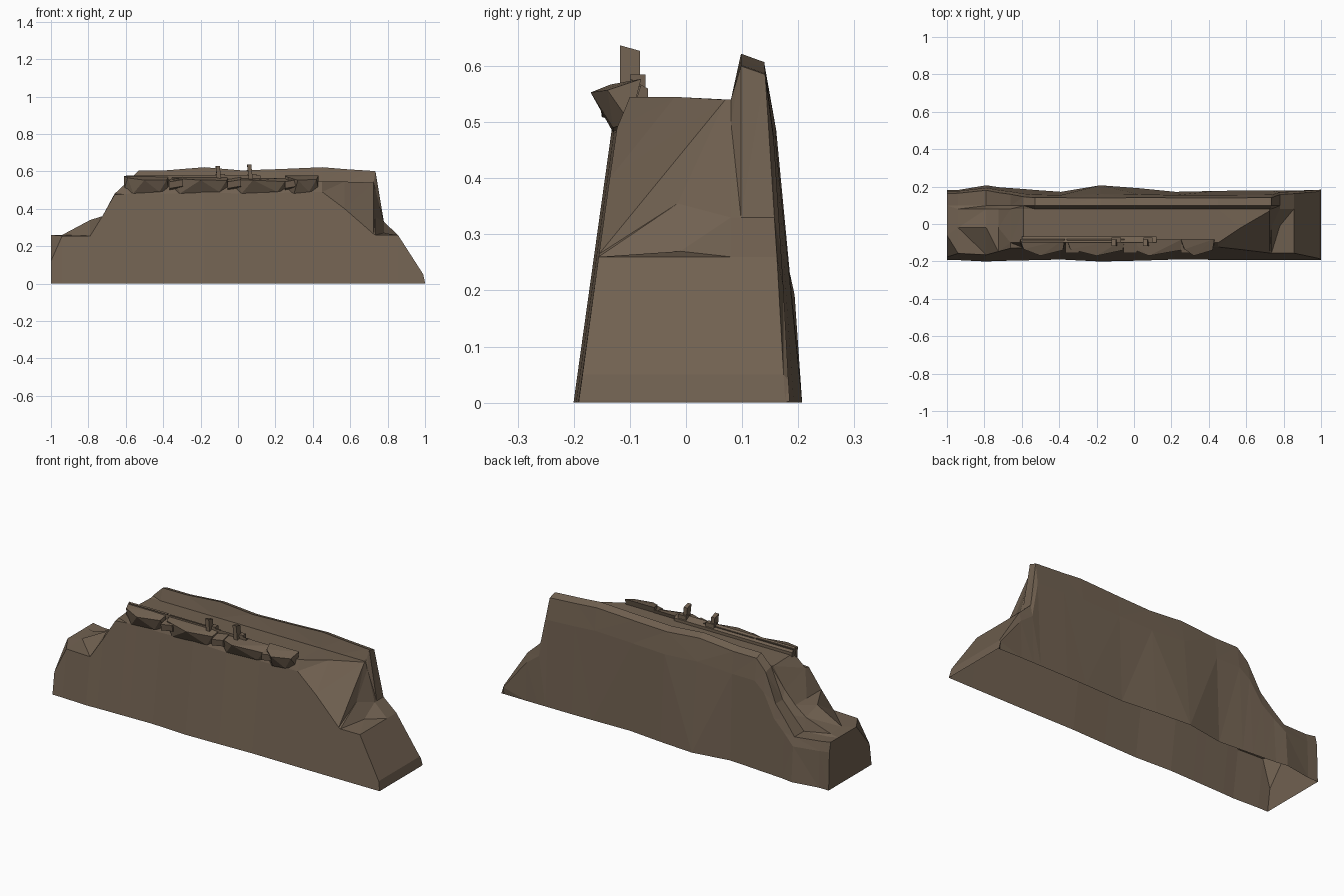
import bpy, bmesh
from mathutils import Vector

mat = bpy.data.materials.new("brown stone")
mat.diffuse_color = (0.165, 0.12, 0.082, 1)


def finish(bm, name):
    bmesh.ops.recalc_face_normals(bm, faces=bm.faces)
    me = bpy.data.meshes.new(name)
    bm.to_mesh(me)
    bm.free()
    me.materials.append(mat)
    ob = bpy.data.objects.new(name, me)
    bpy.context.collection.objects.link(ob)
    return ob


def hull(name, pts):
    bm = bmesh.new()
    vs = [bm.verts.new(p) for p in pts]
    r = bmesh.ops.convex_hull(bm, input=vs)
    loose = [v for v in bm.verts if not v.link_faces]
    bmesh.ops.delete(bm, geom=loose, context='VERTS')
    return finish(bm, name)


# Wall body: loft of cross-sections with an open underside
# x, jag, front edge z, walk front y, walk front z, walk back z, parapet z
stations = [
    (-1.00, .00, .12, -.06, .26, .26, .26),
    (-.94, .00, .255, -.02, .26, .26, .25),
    (-.79, .025, .255, -.02, .34, .31, .24),
    (-.725, .015, .36, -.02, .36, .36, .31),
    (-.66, .01, .475, -.10, .48, .43, .38),
    (-.59, .005, .48, -.10, .545, .54, .545),
    (-.53, .00, .485, -.10, .545, .54, .605),
    (-.39, -.01, .48, -.10, .545, .54, .605),
    (-.18, .025, .49, -.10, .545, .54, .622),
    (.02, .01, .48, -.10, .545, .54, .605),
    (.22, -.01, .485, -.10, .545, .54, .612),
    (.45, -.005, .49, -.10, .545, .54, .622),
    (.57, -.003, .40, -.02, .545, .54, .612),
    (.725, -.003, .265, .07, .54, .54, .602),
    (.735, -.003, .26, -.015, .355, .50, .60),
    (.78, -.003, .26, -.01, .27, .33, .33),
    (.855, -.003, .26, .00, .26, .26, .26),
    (.99, -.005, .05, .00, .05, .05, .05),
    (1.00, -.005, .004, .00, .004, .004, .004),
]


def section(x, jag, zf, ym, zm, zg, zt):
    front = -.193 - .3 * jag
    back = .182 + jag
    back_y = lambda z: back - (back - .14) * z / .6
    zo = zt - .015 if zt > .5 else zt
    return [Vector((x, y, z)) for y, z in (
        (front, 0), (front + .14 * zf, zf), (ym, zm), (.08, zg),
        (.098, zt), (back_y(zo), zo), (back_y(zo * .8) + .008, zo * .8), (back, 0))]


bm = bmesh.new()
rows = [[bm.verts.new(p) for p in section(*s)] for s in stations]
for a, b in zip(rows, rows[1:]):
    for i in range(len(a) - 1):
        bm.faces.new((a[i], a[i + 1], b[i + 1], b[i]))
bm.faces.new(rows[0])
bm.faces.new(rows[-1])
bmesh.ops.triangulate(bm, faces=bm.faces[:])
finish(bm, "ruined_wall")

# Overhanging broken stones along the front edge
for i, (x0, x1, tip, top) in enumerate([
        (-.61, -.37, -.50, .575), (-.36, -.05, -.20, .572),
        (-.03, .26, .08, .565), (.25, .43, .32, .577)]):
    hull(f"ledge_stone_{i + 1}", [
        (x0, -.08, top), (x1, -.08, top), (x0, -.10, .50), (x1, -.10, .50),
        (x0 + .02, -.135, top - .01), (x1 - .01, -.14, top - .02),
        (tip, -.17, .553), (x0 + .05, -.13, .482), (x1 - .05, -.13, .49)])

# Small rubble blocks between the stones
for i, x in enumerate((-.33, -.02, .285)):
    hull(f"rubble_{i + 1}", [
        (x + sx * .035, y, z + sx * .006) for sx in (-1, 1)
        for y, z in ((-.15, .515), (-.155, .55), (-.09, .565), (-.09, .50))])

# Low lip behind the stones
hull("ledge_lip", [(x, y, z) for x in (-.6, .12)
                   for y, z in ((-.10, .53), (-.068, .53), (-.068, .56), (-.10, .578))])

# Two leaning broken posts, each with a short foot
for i, (x, lean, top) in enumerate(((-.10, -.008, .628), (.07, -.01, .637))):
    hull(f"post_{i + 1}", [
        (x + sx * .011 + k * lean, y, .54 + k * (top - .54) - (.01 if k and y > -.1 else 0))
        for sx in (-1, 1) for k in (0, 1) for y in (-.118, -.082)])
    hull(f"post_foot_{i + 1}", [
        (x + dx, y, z) for dx in (-.02, .03) for y in (-.10, -.072) for z in (.54, .585)])
